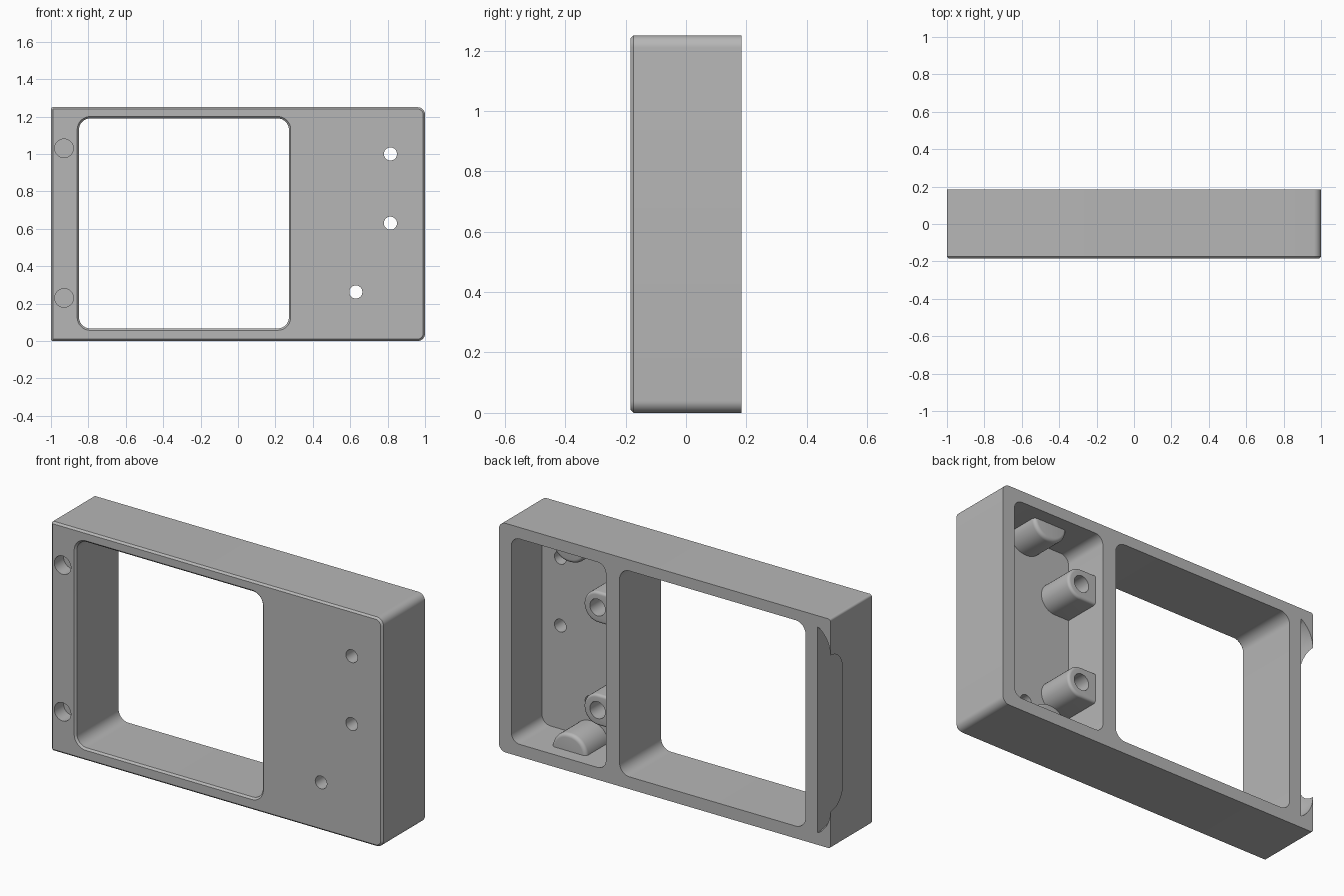
import bpy, bmesh, math

cube = bpy.data.objects.get("Cube")
if cube:
    bpy.data.objects.remove(cube, do_unlink=True)

FRONT, BACK, FLOOR, MID_Z = -0.184, 0.184, -0.08, 0.627

gray = bpy.data.materials.new("plain_gray")
gray.use_nodes = True
gray.diffuse_color = (0.47, 0.47, 0.47, 1)
gray.node_tree.nodes["Principled BSDF"].inputs["Base Color"].default_value = (0.47, 0.47, 0.47, 1)


def rounded(a0, a1, b0, b1, radii, grow=0.0, steps=10):
    """Rounded rectangle; radii start at the low-low corner, anticlockwise."""
    a0, b0, a1, b1 = a0 - grow, b0 - grow, a1 + grow, b1 + grow
    points = []
    for i, (a, b, sa, sb) in enumerate([(a0, b0, 1, 1), (a1, b0, -1, 1),
                                        (a1, b1, -1, -1), (a0, b1, 1, -1)]):
        r = max(radii[i] + grow, 0.003)
        for k in range(steps + 1):
            t = math.pi + (i + k / steps) * math.pi / 2
            points.append((a + sa * r + r * math.cos(t), b + sb * r + r * math.sin(t)))
    return points


def circle(a, b, r, sides=40):
    return [(a + r * math.cos(2 * math.pi * k / sides),
             b + r * math.sin(2 * math.pi * k / sides)) for k in range(sides)]


def loft(name, sections, axis="y"):
    """Closed solid through (position, outline) sections along an axis."""
    bm = bmesh.new()
    rings = [[bm.verts.new((a, t, b) if axis == "y" else (t, a, b)) for a, b in outline]
             for t, outline in sections]
    for low, high in zip(rings, rings[1:]):
        for i in range(len(low)):
            j = (i + 1) % len(low)
            bm.faces.new((low[i], low[j], high[j], high[i]))
    bm.faces.new(rings[0])
    bm.faces.new(rings[-1])
    bmesh.ops.recalc_face_normals(bm, faces=bm.faces[:])
    mesh = bpy.data.meshes.new(name)
    bm.to_mesh(mesh)
    bm.free()
    mesh.materials.append(gray)
    obj = bpy.data.objects.new(name, mesh)
    bpy.context.collection.objects.link(obj)
    return obj


def combine(target, tool, operation):
    """Apply a boolean and drop the tool."""
    tool.hide_render = True
    mod = target.modifiers.new("boolean", "BOOLEAN")
    mod.operation, mod.object, mod.solver = operation, tool, "EXACT"
    bpy.context.view_layer.objects.active = target
    bpy.ops.object.modifier_apply(modifier=mod.name)
    bpy.data.objects.remove(tool, do_unlink=True)


def drill(x, z, r, y0, y1):
    outline = circle(x, z, r)
    combine(frame, loft("hole_cutter", [(y0, outline), (y1, outline)]), "DIFFERENCE")


def post(x0, x1, z0, z1, radii, top, edge):
    """Post standing on the pocket floor with a rounded free end."""
    sections = [(FLOOR - 0.04, rounded(x0, x1, z0, z1, radii))]
    for k in range(6):
        t = k / 5 * math.pi / 2
        sections.append((top - edge + edge * math.sin(t),
                         rounded(x0, x1, z0, z1, radii, -edge * (1 - math.cos(t)))))
    combine(frame, loft("post", sections), "UNION")


# Outer block, chamfered around the front
outer = (-1, 1, 0, 1.25, (0.012, 0.04, 0.04, 0.012))
frame = loft("frame", [(FRONT, rounded(*outer, -0.01)),
                       (FRONT + 0.01, rounded(*outer)), (BACK, rounded(*outer))])

# Rear pocket
pocket = rounded(0.355, 0.925, 0.067, 1.187, (0.05,) * 4)
combine(frame, loft("pocket_cutter", [(FLOOR, pocket), (0.3, pocket)]), "DIFFERENCE")

# Posts in the pocket: two screw bosses on the side wall, two half-round rests
for z in (MID_Z - 0.28, MID_Z + 0.28):
    post(0.33, 0.53, z - 0.085, z + 0.085, (0, 0.085, 0.085, 0), 0.127, 0.015)
    drill(0.445, z, 0.046, -0.03, 0.3)
post(0.525, 0.735, 0.035, 0.16, (0, 0, 0.1, 0.1), 0.11, 0.02)
post(0.525, 0.735, 1.094, 1.219, (0.1, 0.1, 0, 0), 0.11, 0.02)

# Through window with a chamfered front rim
window = (-0.85, 0.272, 0.067, 1.19, (0.06,) * 4)
combine(frame, loft("window_cutter", [(FRONT - 0.01, rounded(*window, 0.02)),
                                      (FRONT + 0.01, rounded(*window)),
                                      (0.3, rounded(*window))]), "DIFFERENCE")

# Scooped grip along the rear edge of the right end
depth, run, bend = 0.078, 0.137, 0.163
grip = (BACK - 0.24, BACK + 0.24, 0.065, 1.19, (0.239,) * 4)
sections = [(-1.05, rounded(*grip))]
for k in range(10):
    d = depth * math.sin(k / 9 * math.pi / 2)
    reach = math.sqrt(max(bend ** 2 - (bend - depth + d) ** 2, 0))
    sections.append((-1 + depth - d, rounded(*grip, -run + min(reach, run))))
sections[1:] = sections[:0:-1]
combine(frame, loft("grip_cutter", sections, "x"), "DIFFERENCE")

# Blind front sockets and through holes into the pocket
for z in (0.23, 1.03):
    drill(-0.93, z, 0.05, -0.3, FRONT + 0.08)
for x, z in ((0.815, 1.0), (0.815, 0.63), (0.63, 0.262)):
    drill(x, z, 0.035, -0.3, FLOOR + 0.02)

# Shade curves smoothly and keep edges crisp
bpy.ops.object.select_all(action="DESELECT")
frame.select_set(True)
bpy.context.view_layer.objects.active = frame
bpy.ops.object.shade_smooth_by_angle(angle=math.radians(25))
